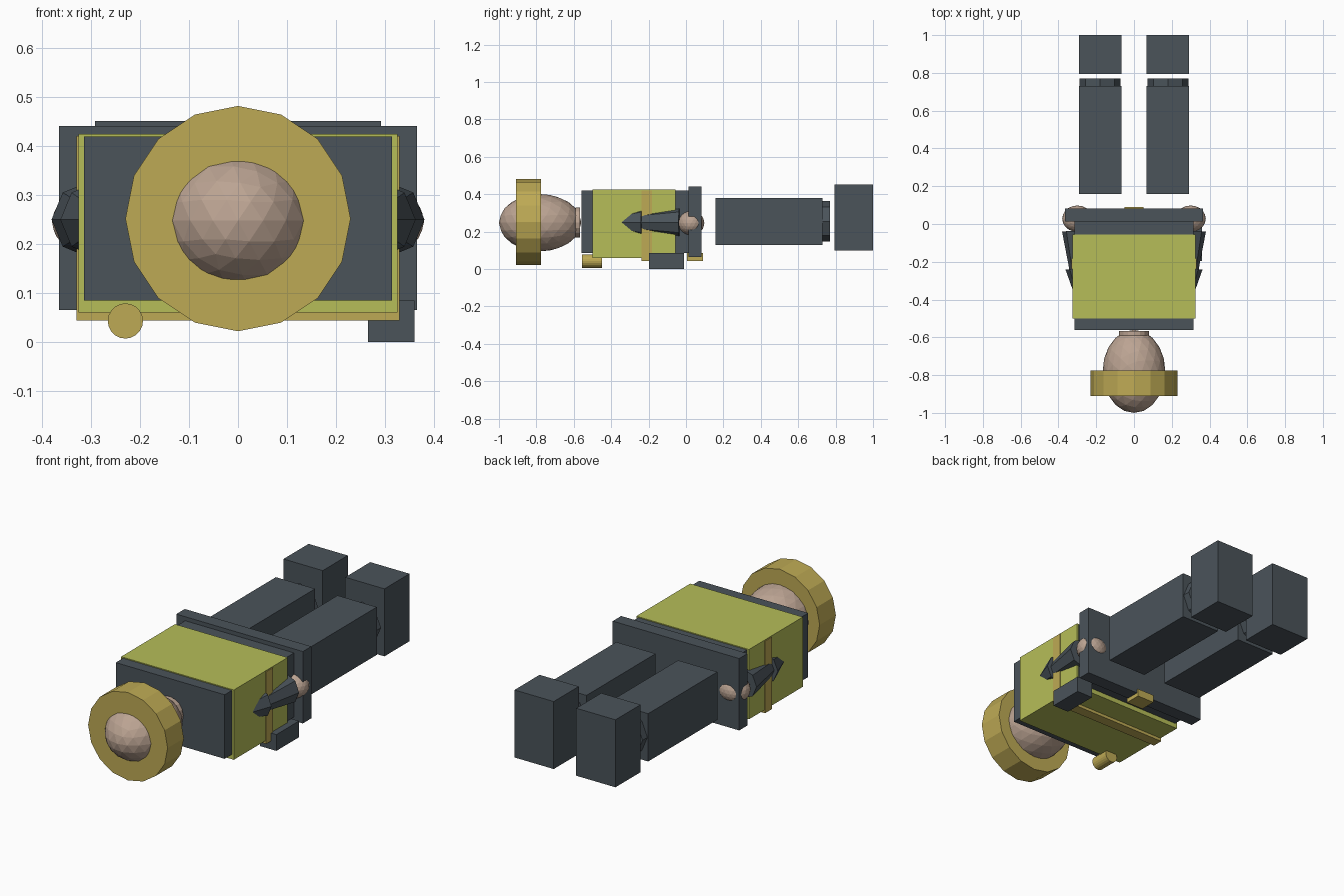
import bpy, math
from mathutils import Vector

cube = bpy.data.objects.get("Cube")
if cube:
    bpy.data.objects.remove(cube, do_unlink=True)


def material(name, rgb):
    m = bpy.data.materials.new(name)
    m.use_nodes = True
    m.diffuse_color = (*rgb, 1)
    m.node_tree.nodes["Principled BSDF"].inputs["Base Color"].default_value = (*rgb, 1)
    return m


SLATE = material("slate grey", (0.069, 0.087, 0.102))
LIME = material("lime yellow", (0.468, 0.515, 0.098))
GOLD = material("dull gold", (0.515, 0.402, 0.09))
SKIN = material("skin brown", (0.50, 0.37, 0.29))


def finish(name, mat):
    o = bpy.context.object
    o.name = name
    o.data.materials.append(mat)
    return o


def box(name, mat, x, y, z):
    """Box spanning the given (low, high) ranges."""
    bpy.ops.mesh.primitive_cube_add(size=1)
    o = finish(name, mat)
    o.location = [(a + b) / 2 for a, b in (x, y, z)]
    o.scale = [b - a for a, b in (x, y, z)]
    return o


def rod(name, mat, start, end, r1, r2, sides):
    """Tapered rod running from start to end."""
    a, b = Vector(start), Vector(end)
    bpy.ops.mesh.primitive_cone_add(vertices=sides, radius1=r1, radius2=r2,
                                    depth=(b - a).length)
    o = finish(name, mat)
    o.location = (a + b) / 2
    o.rotation_euler = (b - a).to_track_quat('Z', 'Y').to_euler()
    return o


def ball(name, mat, centre, radii, detail):
    bpy.ops.mesh.primitive_ico_sphere_add(subdivisions=detail, radius=1)
    o = finish(name, mat)
    o.location, o.scale = centre, radii
    return o


# Head, neck and helmet ring
ball("head", SKIN, (0, -0.78, 0.248), (0.166, 0.22, 0.153), 3)
rod("neck", SKIN, (0, -0.59, 0.25), (0, -0.566, 0.25), 0.08, 0.08, 16)
rod("helmet_ring", GOLD, (0, -0.91, 0.252), (0, -0.776, 0.252), 0.23, 0.23, 16)

# Torso, vest, strap and hips
box("torso", SLATE, (-0.315, 0.315), (-0.56, 0.02), (0.085, 0.42))
box("vest", LIME, (-0.326, 0.326), (-0.5, -0.055), (0.06, 0.425))
box("strap", GOLD, (-0.33, 0.33), (-0.238, -0.182), (0.044, 0.421))
box("hip_plate", SLATE, (-0.366, 0.366), (0.013, 0.083), (0.065, 0.441))
box("buckle", GOLD, (-0.05, 0.05), (0.005, 0.091), (0.044, 0.085))

# Gear on the chest side
rod("flashlight", GOLD, (-0.23, -0.555, 0.043), (-0.23, -0.45, 0.043), 0.036, 0.036, 20)
box("pouch", SLATE, (0.266, 0.36), (-0.197, -0.01), (0, 0.085))

# Limbs on both sides
for side, s in (("left", 1), ("right", -1)):
    rod(side + "_upper_arm", SLATE, (s * 0.285, -0.235, 0.25),
        (s * 0.27, -0.43, 0.25), 0.078, 0.025, 8)
    rod(side + "_forearm", SLATE, (s * 0.303, -0.035, 0.25),
        (s * 0.29, -0.25, 0.25), 0.078, 0.05, 8)
    ball(side + "_hand", SKIN, (s * 0.3, 0.028, 0.246), (0.08, 0.07, 0.066), 3)
    xs = sorted((s * 0.065, s * 0.292))
    box(side + "_leg", SLATE, xs, (0.158, 0.73), (0.13, 0.38))
    rod(side + "_ankle", SLATE, (s * 0.18, 0.7, 0.255), (s * 0.18, 0.77, 0.255),
        0.108, 0.108, 8)
    box(side + "_foot", SLATE, xs, (0.793, 1.0), (0.098, 0.451))
